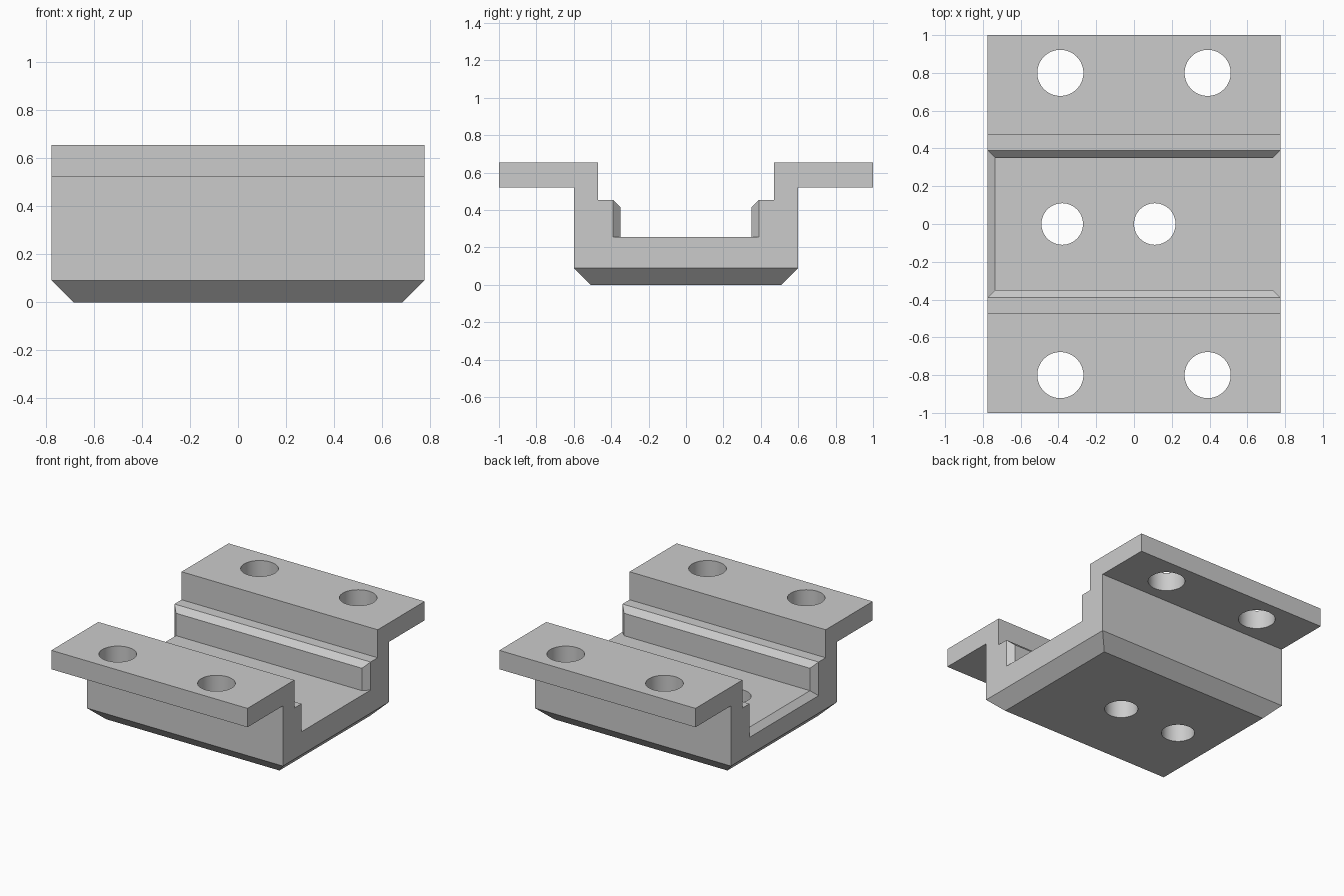
import bpy
import bmesh
import math

cube = bpy.data.objects.get("Cube")
if cube:
    bpy.data.objects.remove(cube, do_unlink=True)

HALF = 0.775       # half length along x
FLOOR = 0.255      # height of the channel floor
LEAD = 0.04        # small lead-in chamfers
BASE = 0.09        # large chamfer under the body

grey = bpy.data.materials.new("plain_grey")
grey.use_nodes = True
grey.diffuse_color = (0.6, 0.6, 0.6, 1)
grey.node_tree.nodes["Principled BSDF"].inputs["Base Color"].default_value = (0.6, 0.6, 0.6, 1)


def loft(name, ring_a, ring_b):
    """Closed solid between two matching rings of points."""
    bm = bmesh.new()
    a = [bm.verts.new(p) for p in ring_a]
    b = [bm.verts.new(p) for p in ring_b]
    bm.faces.new(a)
    bm.faces.new(b[::-1])
    for i in range(len(a)):
        j = (i + 1) % len(a)
        bm.faces.new((a[i], b[i], b[j], a[j]))
    bmesh.ops.recalc_face_normals(bm, faces=bm.faces)
    mesh = bpy.data.meshes.new(name)
    bm.to_mesh(mesh)
    bm.free()
    mesh.materials.append(grey)
    obj = bpy.data.objects.new(name, mesh)
    bpy.context.collection.objects.link(obj)
    return obj


# Main bracket: mirrored channel profile extruded along x
half = [(0.51, 0), (0.6, BASE), (0.6, 0.52), (1.0, 0.52), (1.0, 0.655),
        (0.47, 0.655), (0.47, 0.455), (0.39, 0.455), (0.35, 0.415), (0.35, FLOOR)]
profile = half + [(-y, z) for y, z in reversed(half)]
bracket = loft("channel_bracket",
               [(-HALF, y, z) for y, z in profile],
               [(HALF, y, z) for y, z in profile])
cutters = []

# Sloped undersides at both ends
for side in (-1, 1):
    wedge = [(HALF - 0.1, -0.01), (HALF + 0.02, BASE + 0.02 * 1.0), (HALF + 0.02, -0.01)]
    wedge[0] = (HALF - BASE - 0.01, -0.01)
    cutters.append(loft("base_chamfer_cutter",
                        [(side * x, -0.8, z) for x, z in wedge],
                        [(side * x, 0.8, z) for x, z in wedge]))


# Flared channel mouths; the left-hand end also slopes its floor
def mouth_ring(side, offset):
    w = 0.35 + offset
    bottom = FLOOR - offset if side < 0 else FLOOR
    x = side * (HALF - LEAD + offset)
    return [(x, -w, bottom), (x, w, bottom), (x, w, 0.9), (x, -w, 0.9)]


for side in (-1, 1):
    cutters.append(loft("mouth_cutter", mouth_ring(side, -0.02), mouth_ring(side, 0.06)))

# Bolt holes in the flanges and the floor
holes = [(x, y, 0.122) for x in (-0.39, 0.39) for y in (-0.8, 0.8)]
holes += [(-0.38, 0, 0.11), (0.11, 0, 0.11)]
for cx, cy, r in holes:
    circle = [(cx + r * math.cos(t * math.tau / 64), cy + r * math.sin(t * math.tau / 64))
              for t in range(64)]
    cutters.append(loft("hole_cutter",
                        [(x, y, -0.1) for x, y in circle],
                        [(x, y, 0.8) for x, y in circle]))

# Apply every cut, then remove the helpers
bpy.context.view_layer.objects.active = bracket
for cutter in cutters:
    cutter.hide_render = True
    mod = bracket.modifiers.new("cut", 'BOOLEAN')
    mod.operation = 'DIFFERENCE'
    mod.solver = 'EXACT'
    mod.object = cutter
    bpy.ops.object.modifier_apply(modifier=mod.name)
for cutter in cutters:
    bpy.data.objects.remove(cutter, do_unlink=True)

bpy.ops.object.select_all(action='DESELECT')
bracket.select_set(True)
bpy.ops.object.shade_smooth_by_angle(angle=math.radians(30))
